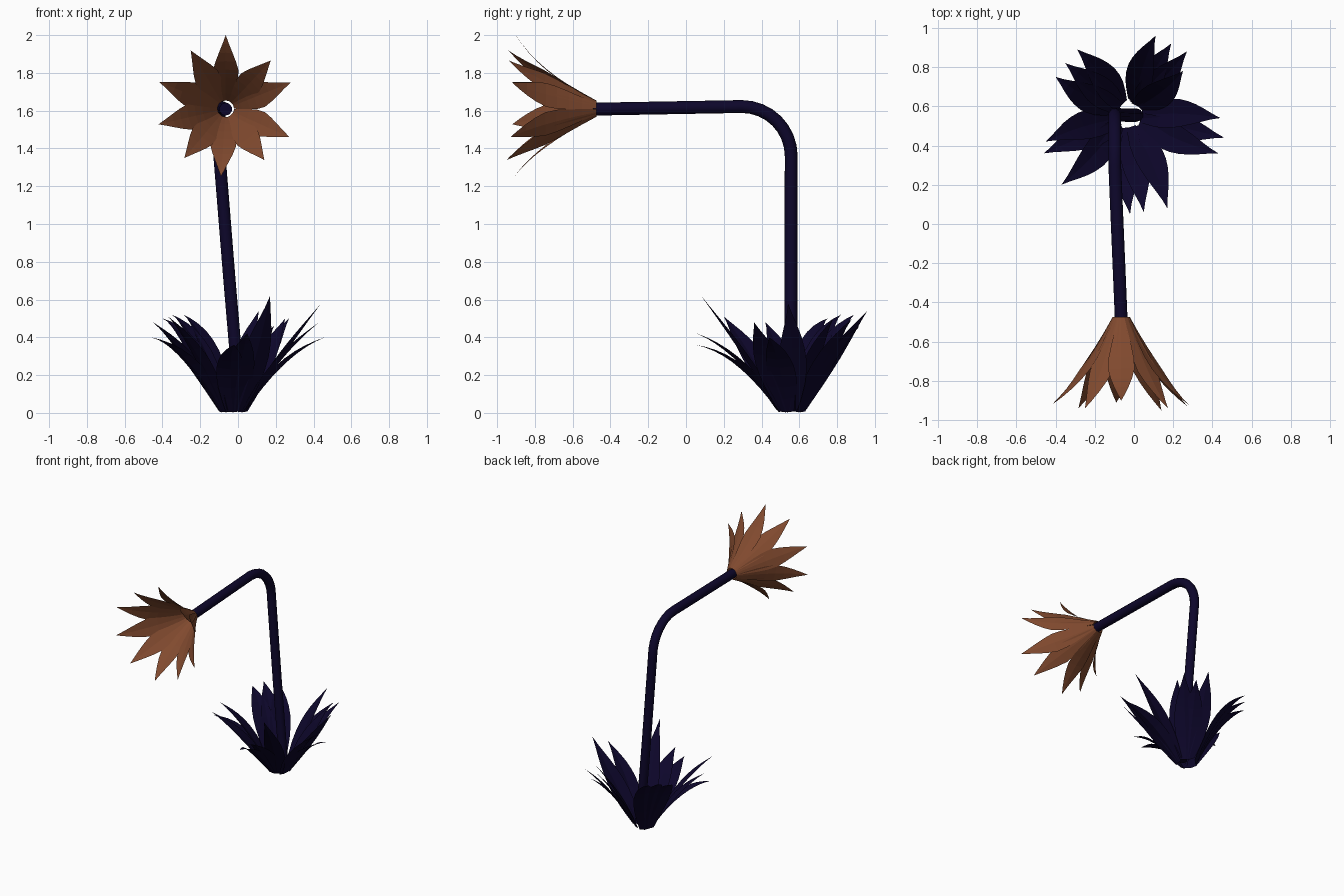
import bpy, bmesh
from math import sin, cos, pi, radians
from mathutils import Vector

if "Cube" in bpy.data.objects:
    bpy.data.objects.remove(bpy.data.objects["Cube"])


def material(name, color):
    m = bpy.data.materials.new(name)
    m.diffuse_color = (*color, 1)
    m.use_nodes = True
    m.node_tree.nodes["Principled BSDF"].inputs["Base Color"].default_value = m.diffuse_color
    return m


navy = material("dark_navy", (0.004, 0.002, 0.024))
brown = material("brown", (0.22, 0.068, 0.028))


def bezier(a, b, c, t):
    return a * (1 - t) ** 2 + b * 2 * t * (1 - t) + c * t * t


def blade(bm, base, ctrl, tip, side, widths, cup):
    """Thin pointed blade along a curve; edges are lifted by the cup vector."""
    rows, n = [], len(widths)
    for i, w in enumerate(widths):
        p = bezier(base, ctrl, tip, i / n)
        lift = cup * (w / max(widths))
        rows.append([bm.verts.new(q) for q in
                     (p - side * w + lift, p, p + side * w + lift)])
    for r, s in zip(rows, rows[1:]):
        for k in range(2):
            bm.faces.new((r[k], r[k + 1], s[k + 1], s[k]))
    end = bm.verts.new(tip)
    for k in range(2):
        bm.faces.new((rows[-1][k], rows[-1][k + 1], end))


def finish(bm, name, mat):
    me = bpy.data.meshes.new(name)
    bm.to_mesh(me)
    bm.free()
    me.materials.append(mat)
    ob = bpy.data.objects.new(name, me)
    bpy.context.collection.objects.link(ob)
    return ob


# Stem: leaning upright, quarter bend, long horizontal arm
path = [Vector((0.013, 0.555, 0.02)), Vector((-0.045, 0.555, 0.7))]
for i in range(9):
    a = i / 8 * pi / 2
    path.append(Vector((-0.098, 0.295 + 0.262 * cos(a), 1.36 + 0.262 * sin(a))))
path.append(Vector((-0.065, -0.49, 1.608)))
cu = bpy.data.curves.new("stem", 'CURVE')
cu.dimensions = '3D'
cu.bevel_depth = 0.034
cu.bevel_resolution = 3
cu.use_fill_caps = True
sp = cu.splines.new('POLY')
sp.points.add(len(path) - 1)
for pt, co in zip(sp.points, path):
    pt.co = (*co, 1)
cu.materials.append(navy)
stem = bpy.data.objects.new("stem", cu)
bpy.context.collection.objects.link(stem)

# Flower head: ten petals flaring towards the front (angle, tip radius, tip y)
petals = [(90, .39, -.90), (47, .35, -.94), (22, .37, -.92), (-24, .37, -.93),
          (-53, .34, -.95), (-94, .36, -.91), (-130, .34, -.94),
          (-167, .365, -.92), (158, .38, -.92), (121, .36, -.94)]
bm = bmesh.new()
for ang, r, y in petals:
    a = radians(ang)
    out = Vector((cos(a), 0, sin(a)))
    side = Vector((-sin(a), 0, cos(a)))
    hub = Vector((-0.065, 0, 1.61))
    blade(bm, hub + out * .043 + Vector((0, -.475, 0)),
          hub + out * .2 + Vector((0, -.785, 0)),
          hub + out * r + Vector((0, y, 0)), side,
          [.016, .034, .051, .064, .068, .055, .037, .018], out * -.006)
finish(bm, "flower_petals", brown)

# Base leaves: five clumps, each a shared rise that splits into pointed tips
clumps = {
    "front": (.68, [(-.02, .05, .36), (.05, .06, .42), (.17, .08, .62)]),
    "right": (.64, [(.43, .36, .48), (.46, .44, .40), (.44, .54, .58)]),
    "back_right": (.64, [(.25, .78, .50), (.27, .88, .50), (.19, .92, .46), (.11, .96, .54)]),
    "back_left": (.85, [(-.29, .89, .52), (-.35, .82, .52), (-.40, .75, .50)]),
    "left": (.74, [(-.45, .42, .48), (-.46, .36, .40), (-.37, .20, .51)]),
}
root = Vector((-0.025, 0.555, 0.0))
for name, (rise, tips) in clumps.items():
    tips = [Vector(t) for t in tips]
    mean = sum(tips, Vector()) / len(tips)
    out = mean - root
    out.z = 0
    out.normalize()
    side = Vector((-out.y, out.x, 0))
    bm = bmesh.new()
    for k, tip in enumerate(tips):
        f = k / (len(tips) - 1) * 2 - 1
        base = root + out * (.062 + .003 * k) + side * .014 * f + Vector((0, 0, .003 + .004 * k))
        ctrl = base.lerp(tip, .5) + side * .03 * f
        ctrl.z = base.z + mean.z * rise
        blade(bm, base, ctrl, tip, side,
              [.038, .056, .07, .076, .075, .066, .052, .034, .015],
              (Vector((0, 0, 1)) - out) * .01)
    finish(bm, "leaf_clump_" + name, navy)
